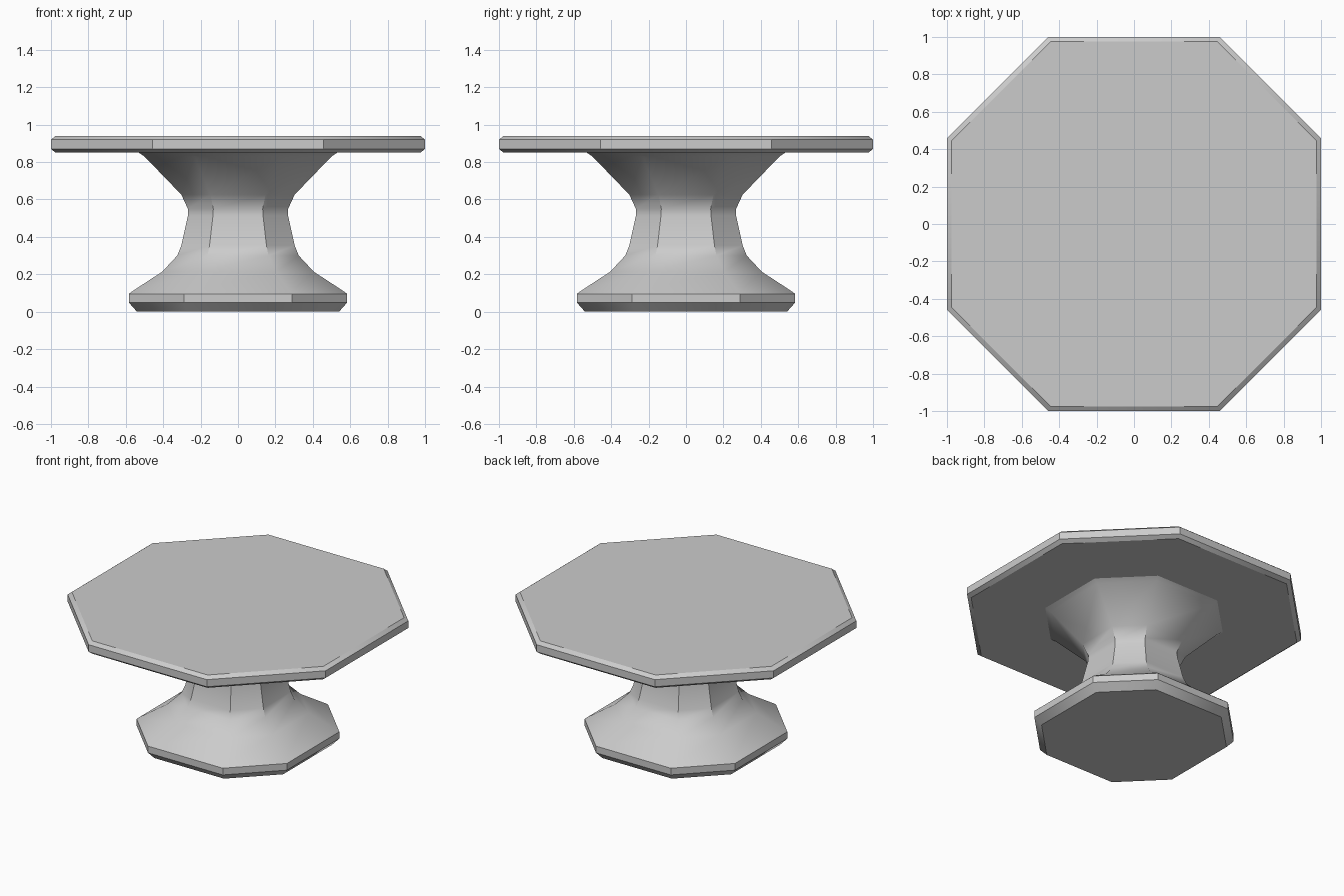
import bpy, bmesh, math

if "Cube" in bpy.data.objects:
    bpy.data.objects.remove(bpy.data.objects["Cube"])


def octagon_loft(name, profile, cap_top=True):
    """Loft octagonal rings given as (apothem, flat half-width, z)."""
    bm = bmesh.new()
    rings = []
    for r, h, z in profile:
        pts = [(r, -h), (r, h), (h, r), (-h, r), (-r, h), (-r, -h), (-h, -r), (h, -r)]
        rings.append([bm.verts.new((x, y, z)) for x, y in pts])
    for a, b in zip(rings, rings[1:]):
        for i in range(8):
            j = (i + 1) % 8
            bm.faces.new((a[i], a[j], b[j], b[i]))
    bm.faces.new(rings[0][::-1])
    if cap_top:
        bm.faces.new(rings[-1])
    mesh = bpy.data.meshes.new(name)
    bm.to_mesh(mesh)
    bm.free()
    obj = bpy.data.objects.new(name, mesh)
    bpy.context.collection.objects.link(obj)
    bpy.ops.object.select_all(action='DESELECT')
    obj.select_set(True)
    bpy.context.view_layer.objects.active = obj
    bpy.ops.object.shade_smooth_by_angle(angle=math.radians(35))
    return obj


# Table top: thin octagonal slab with bevelled rims
octagon_loft("table_top", [
    (0.975, 0.447, 0.85), (1.0, 0.458, 0.87),
    (1.0, 0.458, 0.92), (0.975, 0.447, 0.94)])

# Pedestal: foot, waisted column and flare, open where it meets the top
octagon_loft("pedestal", [
    (0.54, 0.27, 0.0), (0.583, 0.29, 0.048), (0.583, 0.29, 0.095),
    (0.572, 0.285, 0.105), (0.405, 0.203, 0.214), (0.325, 0.163, 0.30),
    (0.303, 0.152, 0.355), (0.268, 0.134, 0.513), (0.268, 0.132, 0.55),
    (0.303, 0.147, 0.626), (0.50, 0.233, 0.83), (0.53, 0.245, 0.85)],
    cap_top=False)
